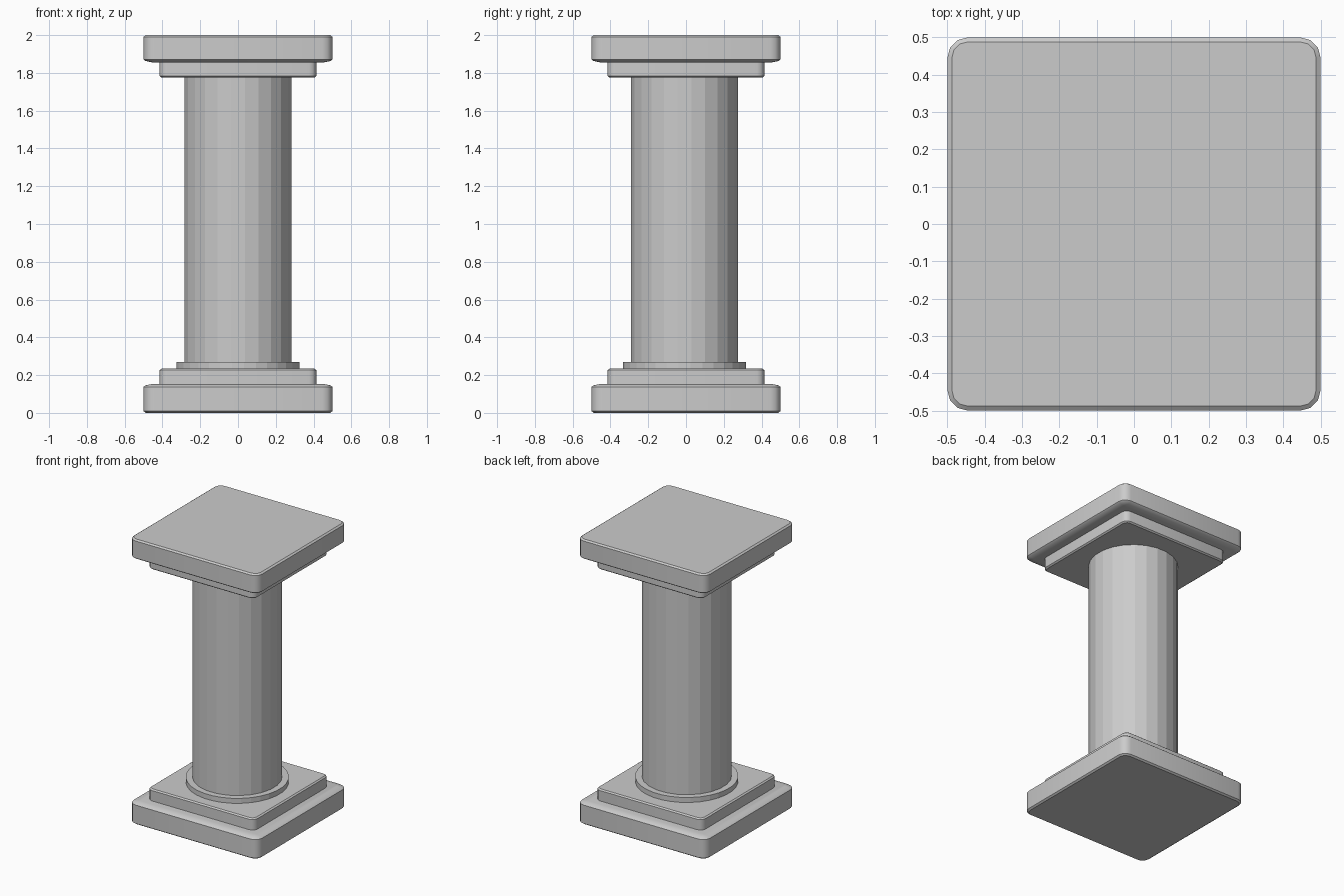
import bpy, bmesh, math

if "Cube" in bpy.data.objects:
    bpy.data.objects.remove(bpy.data.objects["Cube"])

Y_OFF = -0.008  # the round parts sit slightly forward


def make_object(name, bm, smooth_angle=None):
    bmesh.ops.recalc_face_normals(bm, faces=bm.faces)
    mesh = bpy.data.meshes.new(name)
    bm.to_mesh(mesh)
    bm.free()
    if smooth_angle:
        mesh.shade_smooth()
        mesh.set_sharp_from_angle(angle=math.radians(smooth_angle))
    obj = bpy.data.objects.new(name, mesh)
    bpy.context.collection.objects.link(obj)
    return obj


def rounded_square(half, radius, segments=3):
    """Outline of a square with rounded corners."""
    points = []
    for corner in range(4):
        mid = math.radians(45 + 90 * corner)
        cx = math.copysign(half - radius, math.cos(mid))
        cy = math.copysign(half - radius, math.sin(mid))
        for i in range(segments + 1):
            a = math.radians(90 * corner + 90 * i / segments)
            points.append((cx + radius * math.cos(a), cy + radius * math.sin(a)))
    return points


def slab(name, half, radius, profile):
    """Stack rounded squares; profile is a list of (z, inset)."""
    bm = bmesh.new()
    rings = []
    for z, inset in profile:
        outline = rounded_square(half - inset, max(radius - inset, 0.012))
        rings.append([bm.verts.new((x, y, z)) for x, y in outline])
    n = len(rings[0])
    for low, high in zip(rings, rings[1:]):
        for i in range(n):
            j = (i + 1) % n
            bm.faces.new((low[i], low[j], high[j], high[i]))
    bm.faces.new(rings[0][::-1])
    bm.faces.new(rings[-1])
    return make_object(name, bm, 35)


def drum(name, radius, z0, z1, sides):
    bm = bmesh.new()
    bmesh.ops.create_cone(bm, cap_ends=True, segments=sides, radius1=radius,
                          radius2=radius, depth=z1 - z0)
    half_step = math.pi / sides
    for v in bm.verts:
        a = math.atan2(v.co.y, v.co.x) + half_step
        v.co.x, v.co.y = radius * math.cos(a), radius * math.sin(a) + Y_OFF
        v.co.z += (z0 + z1) / 2
    return make_object(name, bm)


# Base: plinth and step
slab("plinth", 0.5, 0.055,
     [(0, 0.012), (0.009, 0), (0.138, 0), (0.146, 0.01), (0.153, 0.045)])
slab("base_step", 0.415, 0.04,
     [(0.14, 0), (0.226, 0), (0.234, 0.01)])

# Round shaft and its foot ring
drum("foot_ring", 0.328, 0.225, 0.269, 32)
drum("shaft", 0.286, 0.225, 1.79, 24)

# Capital: step and top slab
slab("capital_step", 0.415, 0.04,
     [(1.775, 0.01), (1.783, 0), (1.87, 0)])
slab("capital_slab", 0.5, 0.055,
     [(1.856, 0.045), (1.863, 0.01), (1.871, 0), (1.991, 0), (2.0, 0.012)])
